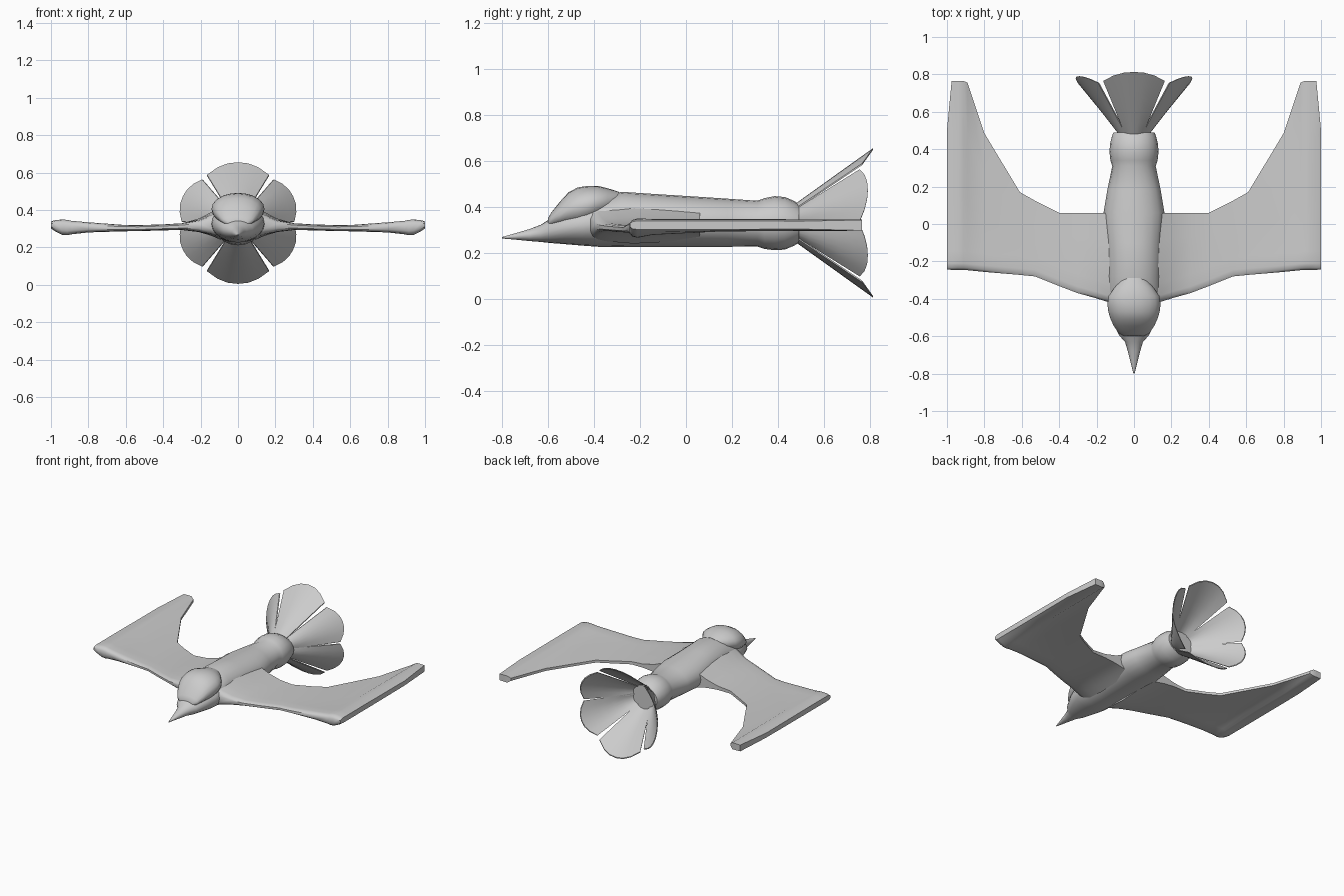
import bpy, math
from math import sin, cos, pi, radians

if "Cube" in bpy.data.objects:
    bpy.data.objects.remove(bpy.data.objects["Cube"])

grey = bpy.data.materials.new("light grey")
grey.diffuse_color = (0.6, 0.6, 0.6, 1)
grey.use_nodes = True
grey.node_tree.nodes["Principled BSDF"].inputs["Base Color"].default_value = grey.diffuse_color


def make(name, verts, faces, angle=40):
    me = bpy.data.meshes.new(name)
    me.from_pydata(verts, [], faces)
    ob = bpy.data.objects.new(name, me)
    bpy.context.collection.objects.link(ob)
    me.materials.append(grey)
    bpy.ops.object.select_all(action='DESELECT')
    ob.select_set(True)
    bpy.context.view_layer.objects.active = ob
    bpy.ops.object.mode_set(mode='EDIT')
    bpy.ops.mesh.select_all(action='SELECT')
    bpy.ops.mesh.normals_make_consistent(inside=False)
    bpy.ops.object.mode_set(mode='OBJECT')
    bpy.ops.object.shade_smooth_by_angle(angle=radians(angle))
    return ob


def loft(name, rings, angle=40):
    """Skin a list of equal closed rings and cap both ends."""
    n = len(rings[0])
    verts = [p for r in rings for p in r]
    faces = [(i * n + j, i * n + (j + 1) % n, (i + 1) * n + (j + 1) % n, (i + 1) * n + j)
             for i in range(len(rings) - 1) for j in range(n)]
    faces += [tuple(range(n)), tuple(range(len(verts) - n, len(verts)))]
    return make(name, verts, faces, angle)


def oval(y, hw, z0, z1, n=20):
    zc, h = (z0 + z1) / 2, (z1 - z0) / 2
    return [(hw * cos(2 * pi * k / n), y, zc + h * sin(2 * pi * k / n)) for k in range(n)]


# Fuselage with pointed beak and rounded tail collar: y, half width, bottom, top
body = [(-.80, .003, .262, .268), (-.74, .018, .257, .285), (-.68, .033, .251, .303),
        (-.63, .048, .247, .322), (-.595, .08, .243, .345), (-.52, .115, .237, .385),
        (-.45, .138, .231, .41), (-.38, .145, .226, .435), (-.28, .143, .226, .465),
        (-.1, .15, .226, .453), (.06, .163, .226, .443), (.18, .143, .226, .435),
        (.31, .116, .227, .426), (.34, .126, .217, .437), (.385, .131, .211, .446),
        (.43, .128, .214, .442), (.47, .118, .231, .425), (.49, .11, .243, .411)]
loft("fuselage", [oval(*r) for r in body])

# Bulging head canopy: y, half width, bottom, top
canopy = [(-.60, .05, .31, .35), (-.585, .082, .31, .375), (-.545, .108, .31, .425),
          (-.51, .125, .31, .463), (-.47, .137, .31, .484), (-.43, .142, .32, .49),
          (-.385, .136, .34, .491), (-.34, .104, .36, .48), (-.31, .078, .38, .471),
          (-.29, .056, .40, .464)]
loft("canopy", [oval(*r) for r in canopy])

# Wings: x, leading y, trailing y, z front, z rear, half thickness front / middle / rear
wing = [(.09, -.42, .06, .325, .325, .07, .085, .07),
        (.145, -.415, .06, .322, .325, .05, .062, .05),
        (.21, -.395, .06, .315, .318, .03, .036, .03),
        (.30, -.370, .06, .311, .311, .018, .018, .014),
        (.40, -.332, .06, .307, .307, .016, .015, .01),
        (.53, -.280, .125, .303, .304, .016, .013, .009),
        (.61, -.272, .17, .303, .305, .017, .013, .009),
        (.80, -.256, .485, .307, .313, .027, .014, .009),
        (.89, -.247, .755, .306, .32, .036, .016, .01),
        (.912, -.246, .765, .306, .32, .041, .027, .024),
        (.94, -.245, .765, .308, .32, .041, .027, .024),
        (.975, -.245, .765, .315, .32, .031, .025, .023),
        (1.0, -.243, .50, .32, .32, .019, .019, .017)]


def airfoil(sx, x, y0, y1, zf, zr, hf, hm, hr):
    # distance along chord, height centre, half thickness
    c = y1 - y0
    pts = [(y0, zf, hf * .45), (y0 + .012, zf, hf * .85), (y0 + .035, zf, hf),
           (y0 + .10, zf * .6 + zr * .4, (hf + hm) / 2), (y0 + .4 * c, zr, hm),
           (y0 + .7 * c, zr, (hm + hr) / 2), (y1, zr, hr)]
    return ([(sx * x, y, z + h) for y, z, h in pts] +
            [(sx * x, y, z - h) for y, z, h in reversed(pts)])


for side, sx in (("right", 1), ("left", -1)):
    loft(side + "_wing", [airfoil(sx, *s) for s in wing], 45)


# Six flared tail petals around the collar
def petal(name, angle, w_root, w_tip, r_corner, r_tip, y_corner, y_tip):
    cols, rows, th = 6, 5, .007
    verts = []
    for off in (0, -th):
        for i in range(rows + 1):
            s = i / rows
            for j in range(cols + 1):
                u = 2 * j / cols - 1
                k = abs(u) ** 2.2
                w = u * (w_root + (w_tip - w_root) * s)
                r0 = .083 - .02 * k
                r1 = r_tip + (r_corner - r_tip) * k
                r = r0 + (r1 - r0) * s + off
                y = .475 + (y_tip + (y_corner - y_tip) * k - .475) * s
                a = radians(angle)
                verts.append((r * cos(a) - w * sin(a), y, .33 + r * sin(a) + w * cos(a)))
    m = cols + 1
    n = m * (rows + 1)
    faces = []
    for i in range(rows):
        for j in range(cols):
            q = (i * m + j, i * m + j + 1, (i + 1) * m + j + 1, (i + 1) * m + j)
            faces += [q, tuple(v + n for v in reversed(q))]
    rim = ([j for j in range(cols)] + [i * m + cols for i in range(rows)] +
           [rows * m + j for j in range(cols, 0, -1)] + [i * m for i in range(rows, 0, -1)])
    for a, b in zip(rim, rim[1:] + rim[:1]):
        faces.append((a, a + n, b + n, b))
    make(name, verts, faces, 35)


for name, a in (("top", 90), ("bottom", -90)):
    petal(name + "_tail_petal", a, .046, .165, .258, .325, .765, .813)
for name, a in (("upper_right", 26), ("upper_left", 154),
                ("lower_right", -26), ("lower_left", -154)):
    petal(name + "_tail_petal", a, .035, .125, .275, .328, .755, .79)
